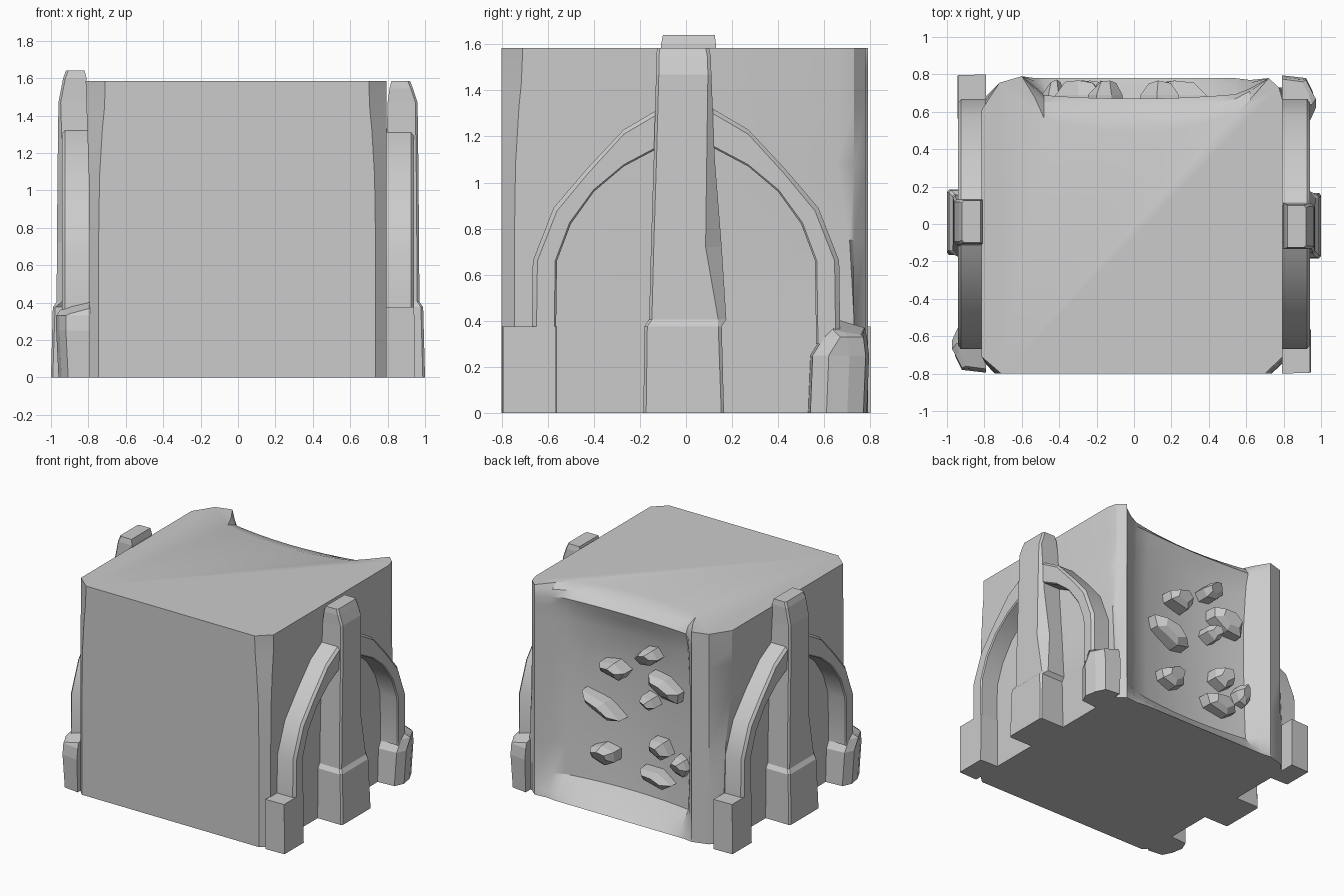
import bpy, bmesh, random
from math import sin, cos, pi, radians
from mathutils import Vector, Matrix

if "Cube" in bpy.data.objects:
    bpy.data.objects.remove(bpy.data.objects["Cube"])

random.seed(4)


def loft(name, rings, smooth=False):
    """Skin equal-length vertex rings and cap both ends."""
    bm = bmesh.new()
    loops = [[bm.verts.new(p) for p in r] for r in rings]
    n = len(loops[0])
    for a, b in zip(loops, loops[1:]):
        for i in range(n):
            j = (i + 1) % n
            bm.faces.new((a[i], a[j], b[j], b[i]))
    bm.faces.new(loops[0][::-1])
    bm.faces.new(loops[-1])
    bmesh.ops.recalc_face_normals(bm, faces=bm.faces)
    me = bpy.data.meshes.new(name)
    bm.to_mesh(me)
    bm.free()
    ob = bpy.data.objects.new(name, me)
    bpy.context.collection.objects.link(ob)
    if smooth:
        bpy.ops.object.select_all(action='DESELECT')
        ob.select_set(True)
        bpy.context.view_layer.objects.active = ob
        bpy.ops.object.shade_smooth_by_angle(angle=radians(30))
    return ob


# Wall block: horizontal outlines with a hollowed back
# z, front chamfer, hollow depth at middle, hollow depth at its sides, side flank start
levels = [(0, .055, .78, .78, .73), (.05, .055, .72, .75, .73), (.16, .055, .62, .66, .73),
          (.4, .055, .60, .65, .73), (.75, .055, .59, .64, .71), (1.08, .06, .59, .64, .655),
          (1.33, .075, .61, .66, .655), (1.43, .085, .645, .67, .66), (1.5, .088, .67, .69, .66),
          (1.55, .09, .61, .66, .66), (1.585, .09, .49, .57, .66)]


def outline(z, c, mid, side, flank):
    w = .795 + .02 * max(0, z - 1) / .6
    pts = [(-w, -.8 + c), (-.8 + c, -.8), (.79 - c, -.8), (.795, -.8 + c),
           (.795, flank), (.775, .73), (.72, .78), (.62, .5 * (.76 + side))]
    for x in (.54, .42, .28, .14, 0, -.14, -.28, -.4, -.48):
        pts.append((x, mid + (side - mid) * (abs(x) / .5) ** 2))
    pts += [(-.53, .5 * (.78 + side)), (-.6, .79), (-.72, .755), (-w, flank - .05)]
    return [(x, y, z) for x, y in pts]


loft("wall_block", [outline(*l) for l in levels], True)


# Rocks bedded in the hollow
def rock(i, x, z, length, height, tilt, sides=6):
    rim = [(cos(2 * pi * k / sides + .4) * random.uniform(.85, 1.1),
            sin(2 * pi * k / sides + .4) * random.uniform(.85, 1.1)) for k in range(sides)]
    rot = Matrix.Rotation(radians(tilt), 3, 'Z')
    rings = []
    for y, s, d in ((.54, 1, 0), (.69, .95, 0), (.745, .55, .12)):
        ring = []
        for u, v in rim:
            p = rot @ Vector((u * s * length / 2, (v * s + d) * height / 2, 0))
            ring.append((x + p.x, y + .025 * v * (s < .9), z + p.y))
        rings.append(ring)
    loft(f"rock_{i}", rings)


rocks = [(.14, 1.06, .26, .13, 8), (-.15, 1.23, .2, .14, -20), (.24, .75, .38, .13, 24),
         (-.29, 1.03, .3, .15, 22), (-.16, .89, .16, .10, 30), (.21, .40, .23, .16, 0),
         (-.25, .56, .22, .15, 25), (-.43, .48, .12, .15, -15), (-.22, .33, .32, .14, 12)]
for i, r in enumerate(rocks):
    rock(i + 1, *r, sides=5 + i % 2)


# Buttress pieces, built on the right and turned half round for the left
def pier(top):
    # z, inner x, outer x, near y, far y, far-edge chamfer
    rows = [(0, .79, 1.0, -.185, .165, .012), (.375, .79, .99, -.18, .155, .015),
            (.405, .79, .97, -.16, .175, .035), (.72, .79, .968, -.152, .155, .07),
            (1.1, .79, .965, -.14, .125, .035), (1.47, .80, .96, -.13, .11, .015),
            (top - .04, .81, .935, -.13, .108, .015), (top, .82, .92, -.125, .10, .015)]
    return [[(a, n, z), (b - .012, n, z), (b, n + .012, z), (b, f - c, z),
             (b - c * .8, f, z), (a, f, z)] for z, a, b, n, f, c in rows]


# Half arch as (outer y, z) and (inner y, z) stations
arch_path = [((.67, .30), (.565, .30)), ((.665, .66), (.56, .66)), ((.575, .89), (.50, .82)),
             ((.43, 1.06), (.40, .96)), ((.27, 1.23), (.27, 1.07)), ((.10, 1.33), (.10, 1.16))]


def arch(side):
    rings = []
    for o, i in arch_path:
        o, i = Vector(o), Vector(i)
        t = (o - i).normalized()
        prof = [(.79, o), (.925, o), (.942, o - t * .02), (.942, i + t * .008),
                (.934, i), (.79, i)]
        rings.append([(x, p.x * side, p.y) for x, p in prof])
    return rings


def square_foot():
    return [[(.79, -.8, z), (x, -.795, z), (x, -.565, z), (.79, -.56, z)]
            for z, x in ((0, .945), (.375, .942))]


def worn_foot():
    plan = [(.79, .53), (.94, .54), (.972, .61), (.955, .70), (.92, .77), (.79, .785)]
    base = [(x if x < .8 else x - .012, y, 0) for x, y in plan]
    mid = [(x, y + .01, .25) for x, y in plan]
    topz = (.41, .38, .36, .35, .34, .37)
    crown = [(x if x < .8 else x - .02, max(y, .64) if y < .65 else y - .01, z)
             for (x, y), z in zip(plan, topz)]
    shoulder = [(x, y + .06 if y < .65 else y, .33) for x, y in plan]
    return [base, mid, shoulder, crown]


for label, angle, top in (("right", 0, 1.585), ("left", pi, 1.64)):
    turn = Matrix.Rotation(angle, 4, 'Z')
    parts = [("pier", pier(top), False), ("front_arch", arch(-1), True),
             ("back_arch", arch(1), True), ("square_foot", square_foot(), False),
             ("worn_foot", worn_foot(), False)]
    for part, rings, smooth in parts:
        loft(f"{label}_{part}", [[turn @ Vector(p) for p in r] for r in rings], smooth)
